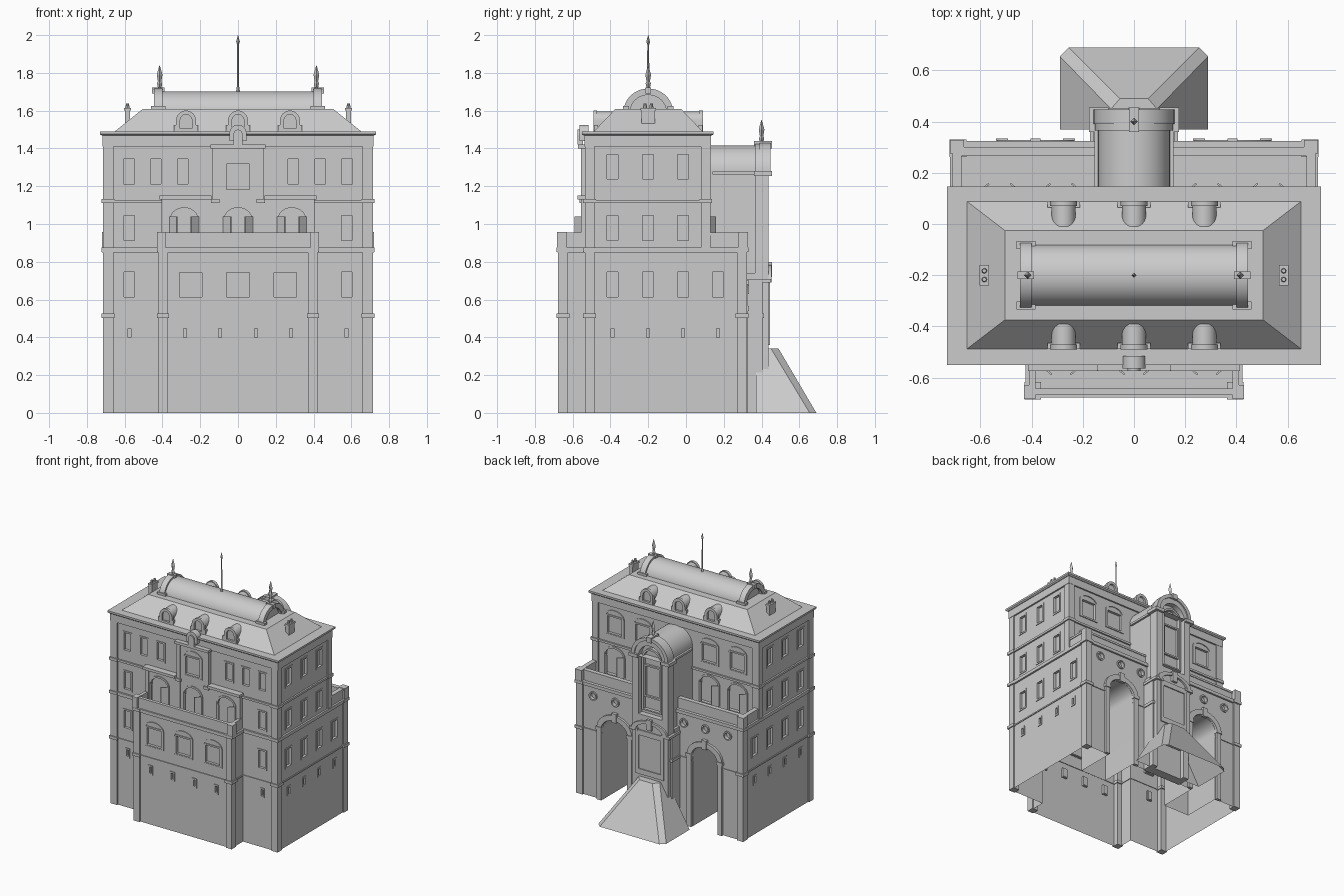
import bpy, bmesh
from math import sin, cos, pi, radians

if "Cube" in bpy.data.objects:
    bpy.data.objects.remove(bpy.data.objects["Cube"])

parts = {}
def bm_of(name):
    return parts.setdefault(name, bmesh.new())

# Mapping from wall coordinates (along, height, outward) to world
def F(y): return lambda u, z, d: (u, y - d, z)
def B(y): return lambda u, z, d: (u, y + d, z)
def R(x): return lambda u, z, d: (x + d, u, z)
def L(x): return lambda u, z, d: (-x - d, u, z)
PLAN = lambda u, v, d: (u, v, d)

def prism(name, w, pts, d0, d1, pts2=None):
    bm = bm_of(name)
    a = [bm.verts.new(w(p[0], p[1], d0)) for p in pts]
    b = [bm.verts.new(w(p[0], p[1], d1)) for p in (pts2 or pts)]
    n = len(a)
    fs = [bm.faces.new(a[::-1]), bm.faces.new(b)]
    fs += [bm.faces.new((a[i], a[(i+1) % n], b[(i+1) % n], b[i])) for i in range(n)]
    bmesh.ops.recalc_face_normals(bm, faces=fs)

def ring(name, w, outer, inner, d0, d1):
    bm = bm_of(name)
    loops = [[bm.verts.new(w(p[0], p[1], d)) for p in pts]
             for pts, d in ((outer, d0), (outer, d1), (inner, d1), (inner, d0))]
    n = len(outer)
    fs = [bm.faces.new((loops[k][i], loops[k][(i+1) % n], loops[(k+1) % 4][(i+1) % n], loops[(k+1) % 4][i]))
          for k in range(4) for i in range(n)]
    bmesh.ops.recalc_face_normals(bm, faces=fs)

def rect(u0, u1, z0, z1): return [(u0, z0), (u1, z0), (u1, z1), (u0, z1)]
def arch(u, z0, zs, hw, rise, n=16):
    return [(u - hw, z0), (u + hw, z0)] + [(u + hw*cos(pi*i/n), zs + rise*sin(pi*i/n)) for i in range(n + 1)]
def circle(u, z, r, n=20):
    return [(u + r*cos(2*pi*i/n), z + r*sin(2*pi*i/n)) for i in range(n)]
def box(name, x0, x1, y0, y1, z0, z1): prism(name, PLAN, rect(x0, x1, y0, y1), z0, z1)

def lathe(name, x, y, prof, n=4):
    for (r0, z0), (r1, z1) in zip(prof, prof[1:]):
        prism(name, PLAN, [(x + r0*cos(2*pi*i/n), y + r0*sin(2*pi*i/n)) for i in range(n)], z0, z1,
              [(x + r1*cos(2*pi*i/n), y + r1*sin(2*pi*i/n)) for i in range(n)])

def window(w, u, z0, z1, hw, hood=False):
    prism('cutter', w, rect(u - hw, u + hw, z0, z1), -0.018, 0.03)
    f = 0.008
    ring('window_frames', w, rect(u - hw - f/2, u + hw + f/2, z0 - f/2, z1 + f/2), rect(u - hw + f, u + hw - f, z0 + f, z1 - f), -0.015, 0.005)
    if hood:
        ring('window_hoods', w, arch(u, z0 - .006, z1 - .01, hw + .014, .055), arch(u, z0, z1 - .01, hw + .004, .045), -.002, .007)

def door(w, u, z0, zs, hw, rise):
    prism('cutter', w, arch(u, z0, zs, hw, rise), -0.02, 0.03)
    ring('door_frames', w, arch(u, z0, zs, hw + .01, rise + .01), arch(u, z0, zs, hw - .004, rise - .004), -.01, .006)
    for s in (1, -1):
        m = lambda a, b, d, s=s: w(u + s*a, d, b)
        prism('door_leaves', m, [(hw, 0), (hw + .006, .004), (hw - .035, .04), (hw - .041, .036)], z0, 1.04)

def lower(o):
    X, Y0, Y1, bx, by = .705 + o, -.525 - o, .31 + o, .41 + o, -.665 - o
    return [(-X, Y0), (-bx, Y0), (-bx, by), (bx, by), (bx, Y0), (X, Y0), (X, Y1), (-X, Y1)]
def upper(o): return rect(-.705 - o, .705 + o, -.525 - o, .12 + o)

# Main masses
prism('lower_walls', PLAN, lower(0), 0, .86)
prism('upper_walls', PLAN, upper(0), .86, 1.46)
box('front_risalit', -.40, .40, -.55, -.52, .86, 1.13)
box('front_centre', -.13, .13, -.55, -.52, 1.13, 1.41)

# Storey bands and cornices
ring('low_band', PLAN, lower(.006), lower(-.005), .508, .518)
ring('floor_band', PLAN, lower(.014), lower(-.01), .85, .875)
ring('upper_band', PLAN, upper(.012), upper(-.01), 1.112, 1.128)
prism('cornice', PLAN, upper(.012), 1.41, 1.47)
prism('cornice', PLAN, upper(.016), 1.468, 1.476, upper(.026))
prism('cornice', PLAN, upper(.026), 1.476, 1.49)
for s in (1, -1):
    box('risalit_cornice', *sorted((s*.14, s*.415)), -.575, -.52, 1.13, 1.15)
box('centre_cornice', -.145, .145, -.572, -.52, 1.4, 1.42)
prism('front_keystone', F(-.545), arch(0, 1.44, 1.48, .045, .045), -.03, .02)
prism('front_keystone', F(-.545), arch(0, 1.42, 1.47, .025, .03), 0, .03)

# Corner pilasters with caps
for s in (1, -1):
    def pil(x0, x1, y0, y1, z0, z1, caps):
        box('pilasters', *sorted((s*x0, s*x1)), y0, y1, z0, z1)
        for c in caps:
            box('pilaster_caps', *sorted((s*(x0 - .006), s*(x1 + .008))), y0 - .008, y1 + .008, c - .01, c + .012)
    pil(.66, .714, -.536, -.485, 0, 1.42, (.513, .863, 1.12))
    pil(.66, .714, .08, .13, .86, 1.42, (1.12,))
    pil(.66, .714, .27, .322, 0, .86, (.513, .863))
    pil(.37, .42, -.677, -.625, 0, .86, (.513, .863))
    pil(.375, .405, -.556, -.52, .86, 1.13, ())
    pil(.105, .135, -.556, -.52, .86, 1.4, (1.12,))
    # Terrace parapets and piers
    box('back_parapet', *sorted((s*.13, s*.705)), .27, .295, .86, .945)
    box('back_parapet', *sorted((s*.68, s*.705)), .12, .295, .86, .945)
    box('back_parapet', *sorted((s*.13, s*.71)), .265, .30, .94, .955)
    box('back_parapet', *sorted((s*.675, s*.71)), .12, .30, .94, .955)
    box('parapet_piers', *sorted((s*.665, s*.72)), .275, .328, .86, .958)
    box('parapet_piers', *sorted((s*.385, s*.43)), -.683, -.63, .86, .958)
    box('front_parapet', *sorted((s*.385, s*.41)), -.665, -.53, .86, .955)
box('front_parapet', -.41, .41, -.668, -.643, .86, .955)

# Windows and balcony doors on the front
fy, by, ry = F(-.525), F(-.665), F(-.55)
for s in (1, -1):
    window(fy, s*.575, .39, .455, .016)
    for u in (.28, .095): window(by, s*u, .39, .455, .016)
    for z in (.605, .905): window(fy, s*.575, z, z + .148, .036)
    for u in (.577, .436, .293): window(fy, s*u, 1.205, 1.353, .036)
for u in (-.25, 0, .25): window(by, u, .605, .752, .068, True)
for u in (-.285, 0, .285): door(ry, u, .88, 1.03, .075, .06)
window(ry, 0, 1.175, 1.325, .068, True)

# Windows on both sides
for w in (R(.705), L(.705)):
    for y in (-.39, -.2, -.015, .17):
        window(w, y, .39, .455, .016)
        window(w, y, .605, .755, .037)
        if y < .1:
            window(w, y, .905, 1.053, .037)
            window(w, y, 1.23, 1.375, .037)

# Back windows, terrace doors, round windows and deep arched niches
bu, bl = B(.12), B(.31)
for s in (1, -1):
    for u in (.525, .285):
        window(bu, s*u, 1.19, 1.335, .068, True)
        door(bu, s*u, .88, 1.03, .08, .06)
    for u in (.575, .385, .2):
        prism('cutter', bl, circle(s*u, .78, .026), -.018, .03)
        ring('round_window_frames', bl, circle(s*u, .78, .034), circle(s*u, .78, .024), -.01, .01)
    c = s*.385
    prism('cutter', bl, arch(c, -.1, .55, .11, .09), -.3, .05)
    a = [(c + .15*cos(pi*i/16), .56 + .12*sin(pi*i/16)) for i in range(17)]
    b = [(c + .112*cos(pi*i/16), .55 + .092*sin(pi*i/16)) for i in range(17)]
    prism('niche_hoods', bl, a + b[::-1], -.005, .018)
    prism('niche_hoods', bl, rect(c - .02, c + .02, .63, .70), 0, .024)
    for k in (-1, 1):
        prism('niche_pilasters', bl, rect(c + k*.131 - .019, c + k*.131 + .019, 0, .54), -.005, .018)
        prism('niche_pilasters', bl, rect(c + k*.131 - .024, c + k*.131 + .024, .54, .565), -.005, .024)

# Back tower with barrel roof and arched face
bt = B(0)
prism('tower', bt, arch(0, .23, 1.28, .14, .135, 24), .1, .395)
ring('tower_face', bt, arch(0, .23, 1.275, .153, .15, 24), arch(0, .82, 1.265, .1, .1, 24), .365, .438)
ring('tower_window_frame', bt, arch(0, .85, 1.25, .085, .085, 24), arch(0, .86, 1.25, .07, .07, 24), .39, .42)
ring('tower_window_frame', bt, rect(-.07, .07, .95, 1.2), rect(-.058, .058, .962, 1.188), .39, .41)
ring('tower_arch_trim', bt, arch(0, 1.27, 1.275, .158, .155, 24), arch(0, 1.27, 1.275, .13, .13, 24), .39, .447)
for s in (1, -1):
    box('tower_caps', *sorted((s*.1, s*.175)), .36, .455, 1.255, 1.28)
    box('tower_caps', *sorted((s*.13, s*.155)), .14, .38, 1.262, 1.278)
    box('tower_base', *sorted((s*.12, s*.165)), .3, .405, 0, .7)
    box('tower_base', *sorted((s*.115, s*.172)), .3, .413, .503, .525)
    box('tower_base', *sorted((s*.1, s*.172)), .3, .45, .69, .71)
box('tower_base', -.16, .16, .3, .37, 0, .74)
ring('tower_panel', bt, rect(-.12, .12, .36, .7), rect(-.095, .095, .4, .66), .42, .446)
o = [(.15*cos(pi*i/12), .71 + .075*sin(pi*i/12)) for i in range(13)]
prism('tower_pediment', bt, o + [(x*.8, z - .02) for x, z in o[::-1]], .42, .453)
prism('tower_pediment', bt, rect(-.022, .022, .72, .8), .42, .456)
box('tower_keystone', -.02, .02, .36, .456, 1.4, 1.44)

# Sloped buttress at the tower foot
prism('foot_buttress', PLAN, [(-.29, .37), (.29, .37), (.29, .655), (.255, .69), (-.255, .69), (-.29, .655)], 0, .34,
      [(-.09, .37), (.09, .37), (.09, .45), (.055, .49), (-.055, .49), (-.09, .45)])

# Main roof, dormers and chimneys
prism('roof', PLAN, rect(-.655, .655, -.49, .09), 1.488, 1.608, rect(-.505, .505, -.375, -.025))
for w in (F(-.2), B(-.2)):
    for u in (-.275, 0, .275):
        prism('dormers', w, arch(u, 1.49, 1.545, .047, .05), .19, .275)
        ring('dormer_frames', w, arch(u, 1.49, 1.545, .053, .056), arch(u, 1.505, 1.545, .032, .035), .27, .29)
        for s in (1, -1):
            prism('dormer_frames', w, rect(u + s*.052 - .012, u + s*.052 + .012, 1.49, 1.525), .265, .288)
for s in (1, -1):
    box('chimneys', s*.585 - .014, s*.585 + .014, -.235, -.165, 1.52, 1.61)
    box('chimneys', s*.585 - .018, s*.585 + .018, -.24, -.16, 1.6, 1.615)
    for y in (-.217, -.183):
        lathe('chimney_pots', s*.585, y, [(.011, 1.61), (.008, 1.638)], 8)

# Barrel vault on the roof with end arches
rw = R(0)
prism('roof_vault', rw, arch(-.2, 1.58, 1.59, .12, .112, 24), -.42, .42)
for s in (1, -1):
    d = sorted((s*.4, s*.445))
    ring('vault_end_arches', rw, arch(-.2, 1.59, 1.595, .13, .122, 24), arch(-.2, 1.592, 1.595, .095, .088, 24), *d)
    for k in (1, -1):
        prism('vault_end_arches', rw, rect(-.2 + k*.118 - .016, -.2 + k*.118 + .016, 1.59, 1.625), *sorted((s*.385, s*.46)))
    prism('vault_end_arches', rw, rect(-.215, -.185, 1.69, 1.722), *sorted((s*.39, s*.455)))

# Finials and central spire
fin = [(.008, 0), (.014, .03), (.009, .04), (.015, .075), (.007, .105), (.001, .125)]
for x, y, z in ((.415, -.2, 1.715), (-.415, -.2, 1.715), (0, .4, 1.425)):
    lathe('finials', x, y, [(r, z + h) for r, h in fin])
lathe('spire', 0, -.2, [(.012, 1.69), (.006, 1.73), (.005, 1.95), (.01, 1.965), (.0008, 2.0)])

# Turn parts into objects, cut the openings, open the undersides
objs = {}
for name, bm in parts.items():
    me = bpy.data.meshes.new(name)
    bm.to_mesh(me)
    bm.free()
    objs[name] = bpy.data.objects.new(name, me)
    bpy.context.collection.objects.link(objs[name])
cutter = objs.pop('cutter')
for name in ('lower_walls', 'upper_walls', 'front_risalit', 'front_centre', 'low_band'):
    ob = objs[name]
    m = ob.modifiers.new('openings', 'BOOLEAN')
    m.operation, m.solver, m.object = 'DIFFERENCE', 'EXACT', cutter
    bpy.context.view_layer.objects.active = ob
    bpy.ops.object.modifier_apply(modifier=m.name)
bpy.data.objects.remove(cutter)
for name in ('lower_walls', 'foot_buttress'):
    bm = bmesh.new()
    bm.from_mesh(objs[name].data)
    low = [f for f in bm.faces if all(abs(v.co.z) < 1e-4 for v in f.verts)]
    bmesh.ops.delete(bm, geom=low, context='FACES')
    bm.to_mesh(objs[name].data)
    bm.free()
for ob in objs.values():
    ob.select_set(True)
bpy.context.view_layer.objects.active = objs['roof']
bpy.ops.object.shade_smooth_by_angle(angle=radians(30))
